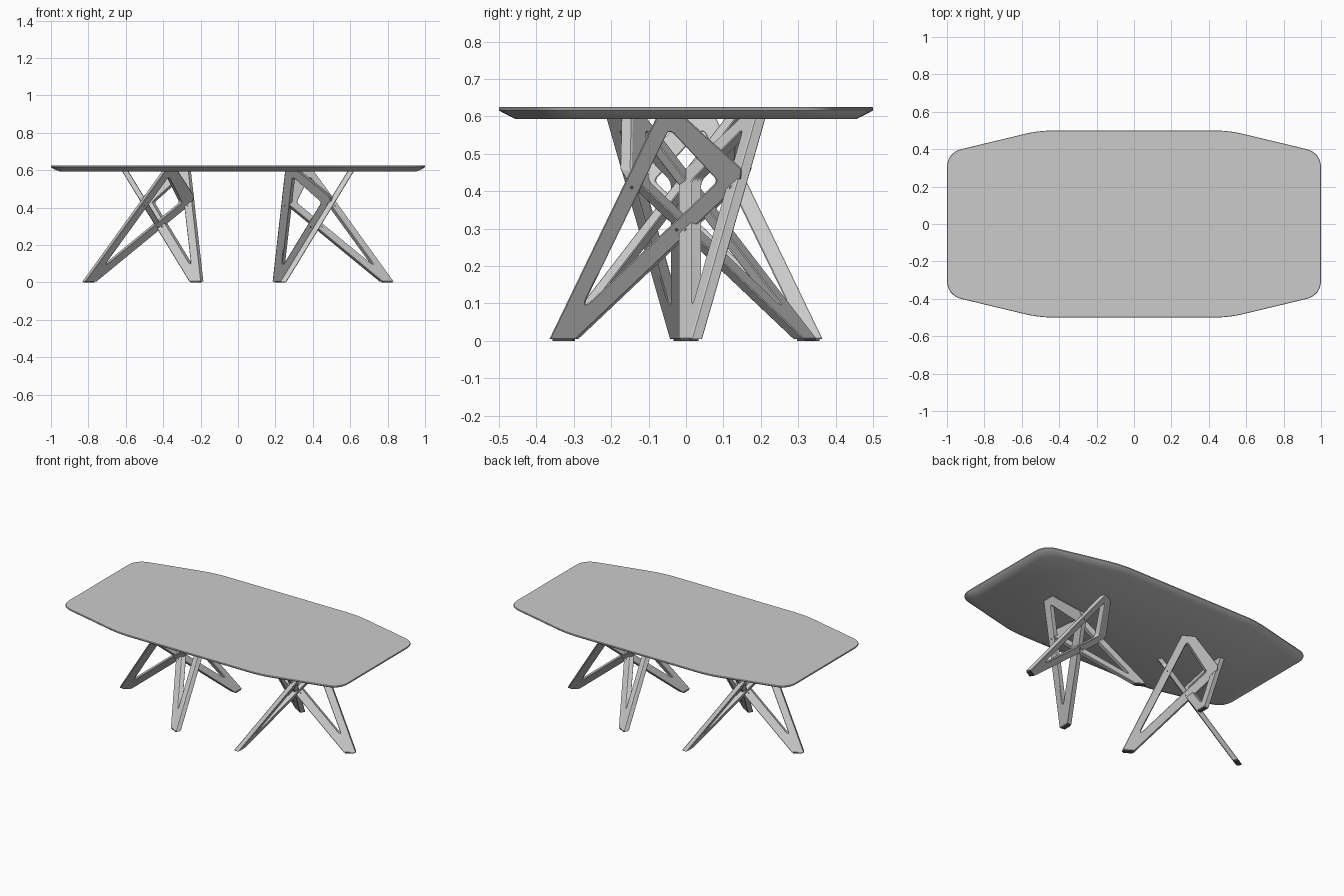
import bpy, bmesh, math
from mathutils import Matrix, Vector

cube = bpy.data.objects.get("Cube")
if cube:
    bpy.data.objects.remove(cube)


def material(name, value):
    m = bpy.data.materials.new(name)
    m.use_nodes = True
    m.diffuse_color = (value, value, value, 1)
    m.node_tree.nodes["Principled BSDF"].inputs["Base Color"].default_value = (value, value, value, 1)
    return m


GREY = material("warm_grey", 0.6)
DARK = material("dark_grey", 0.12)


def add_object(name, mesh, mat):
    mesh.materials.clear()
    mesh.materials.append(mat)
    ob = bpy.data.objects.new(name, mesh)
    bpy.context.collection.objects.link(ob)
    return ob


def from_bmesh(name, bm, mat):
    bmesh.ops.recalc_face_normals(bm, faces=bm.faces)
    mesh = bpy.data.meshes.new(name)
    bm.to_mesh(mesh)
    bm.free()
    return add_object(name, mesh, mat)


def fillet(corners, steps=6):
    """Round each (x, y, cut) corner of a closed polygon."""
    pts = [Vector(c[:2]) for c in corners]
    out = []
    for i, (p, c) in enumerate(zip(pts, corners)):
        if not c[2]:
            out.append(p)
            continue
        a = p + (pts[i - 1] - p).normalized() * c[2]
        b = p + (pts[(i + 1) % len(pts)] - p).normalized() * c[2]
        for s in range(steps + 1):
            t = s / steps
            out.append(a * (1 - t) ** 2 + p * 2 * t * (1 - t) + b * t * t)
    return out


# Tabletop: boat-shaped outline with an undercut edge
def top_outline(inset):
    end = (1 - inset, 0.382 - 0.788 * inset, 0.085)
    side = (0.508 - 0.117 * inset, 0.5 - inset, 0.08)
    signs = [(1, 1, 1), (-1, 1, -1), (-1, -1, 1), (1, -1, -1)]
    corners = []
    for sx, sy, order in signs:
        corners += [(sx * x, sy * y, cut) for x, y, cut in (end, side)[::order]]
    return fillet(corners, 8)


bm = bmesh.new()
rings = []
for inset, z in ((0.002, 0.625), (0, 0.623), (0, 0.617), (0.006, 0.612), (0.045, 0.593)):
    rings.append([bm.verts.new((p.x, p.y, z)) for p in top_outline(inset)])
for upper, lower in zip(rings, rings[1:]):
    for i in range(len(upper)):
        bm.faces.new((upper[i - 1], upper[i], lower[i], lower[i - 1]))
bm.faces.new(rings[0])
bm.faces.new(rings[-1])
tabletop = from_bmesh("tabletop", bm, GREY)

# Leg frame profile: kite with a long foot and a rounded kite opening
OUTER = [(-0.365, 0.005, 0), (-0.295, 0.005, 0), (0.145, 0.422, 0.008),
         (0.15, 0.46, 0.008), (0, 0.596, 0), (-0.08, 0.596, 0)]
OPENING = [(-0.281, 0.081, 0.045), (0.085, 0.428, 0.015), (-0.045, 0.567, 0.02)]
HALF, LEAN, FOOT_X, BASE_X = 0.0175, 0.61, 0.24, 0.42

# Maps profile (u, v, depth) to the leaning plane of the frame
PLANE = Matrix(((0, LEAN, 1, FOOT_X), (1, 0, 0, 0), (0, 1, 0, 0), (0, 0, 0, 1)))


def frame_mesh():
    curve = bpy.data.curves.new("frame_profile", "CURVE")
    curve.dimensions = "2D"
    curve.fill_mode = "BOTH"
    curve.bevel_depth = 0.003
    curve.bevel_resolution = 0
    curve.offset = -0.003
    curve.extrude = HALF - 0.003
    for corners in (OUTER, OPENING):
        pts = fillet(corners)
        spline = curve.splines.new("POLY")
        spline.points.add(len(pts) - 1)
        spline.use_cyclic_u = True
        for sp, p in zip(spline.points, pts):
            sp.co = (p.x, p.y, 0, 1)
    helper = bpy.data.objects.new("frame_profile", curve)
    mesh = bpy.data.meshes.new_from_object(helper)
    bpy.data.objects.remove(helper)
    mesh.transform(PLANE)
    return mesh


def hardware_mesh():
    """Two flush bolts and the floor glide of one frame."""
    b = bmesh.new()
    for u, v in ((-0.145, 0.41), (-0.025, 0.297)):
        bmesh.ops.create_cone(b, cap_ends=True, segments=12, radius1=0.005, radius2=0.005,
                              depth=2 * HALF + 0.001, matrix=Matrix.Translation((u, v, 0)))
    b.transform(PLANE)
    glide = Matrix.Translation((FOOT_X, -0.33, 0.003)) @ Matrix.Diagonal((0.026, 0.054, 0.006, 1))
    bmesh.ops.create_cube(b, size=1, matrix=glide)
    bmesh.ops.recalc_face_normals(b, faces=b.faces)
    mesh = bpy.data.meshes.new("hardware")
    b.to_mesh(mesh)
    b.free()
    return mesh


# Two bases, each of three interlocking frames turned about the base centre
frame, hardware = frame_mesh(), hardware_mesh()
smooth = [tabletop]
for side, half_turn in (("left", 0), ("right", math.pi)):
    for n in range(3):
        turn = (Matrix.Rotation(half_turn, 4, "Z") @ Matrix.Translation((BASE_X, 0, 0))
                @ Matrix.Rotation(n * math.tau / 3, 4, "Z") @ Matrix.Translation((-BASE_X, 0, 0)))
        for part, mesh, mat in (("leg_frame", frame, GREY), ("leg_hardware", hardware, DARK)):
            ob = add_object(f"{side}_{part}_{n + 1}", mesh.copy(), mat)
            ob.matrix_world = turn
            smooth.append(ob)

# Smooth rounded edges, keep sharp ones
bpy.ops.object.select_all(action="DESELECT")
for ob in smooth:
    ob.select_set(True)
bpy.context.view_layer.objects.active = tabletop
bpy.ops.object.shade_smooth_by_angle(angle=math.radians(30))
